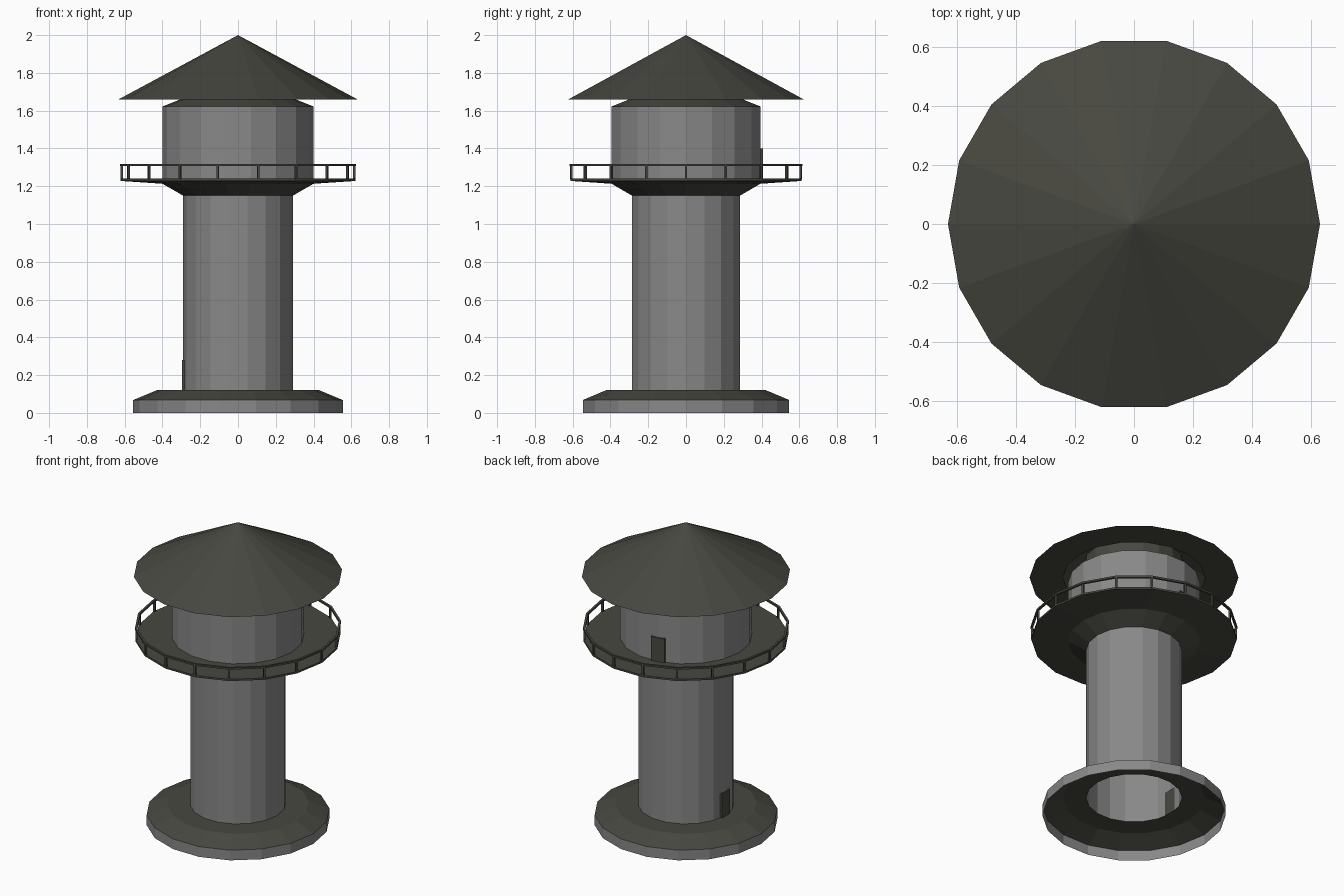
import bpy, bmesh, math
from mathutils import Matrix, Vector

if "Cube" in bpy.data.objects:
    bpy.data.objects.remove(bpy.data.objects["Cube"])

N = 18  # sides of every round part


def material(name, rgb):
    m = bpy.data.materials.new(name)
    m.diffuse_color = (*rgb, 1)
    m.use_nodes = True
    m.node_tree.nodes["Principled BSDF"].inputs["Base Color"].default_value = m.diffuse_color
    return m


WALL = material("grey wall", (0.25, 0.25, 0.25))
DARK = material("dark olive grey", (0.064, 0.064, 0.052))


def finish(name, bm):
    me = bpy.data.meshes.new(name)
    bm.to_mesh(me)
    bm.free()
    me.materials.append(WALL)
    me.materials.append(DARK)
    ob = bpy.data.objects.new(name, me)
    bpy.context.collection.objects.link(ob)
    return ob


def lathe(name, profile, mats, closed=False):
    """Turn (radius, z) points into N flat sides; mats gives one slot per band."""
    bm = bmesh.new()
    rings = []
    for r, z in profile:
        if r == 0:
            rings.append([bm.verts.new((0, 0, z))] * N)
        else:
            rings.append([bm.verts.new((r * math.cos(2 * math.pi * k / N),
                                        r * math.sin(2 * math.pi * k / N), z))
                          for k in range(N)])
    if closed:
        rings.append(rings[0])
    for i, mat in enumerate(mats):
        a, b = rings[i], rings[i + 1]
        for k in range(N):
            j = (k + 1) % N
            quad = list(dict.fromkeys([a[k], a[j], b[j], b[k]]))
            bm.faces.new(quad).material_index = mat
    return finish(name, bm)


def add_box(bm, angle, radius, z0, z1, depth, width):
    """Box facing outward at the given angle."""
    rot = Matrix.Rotation(math.radians(angle), 4, 'Z')
    mat = (rot @ Matrix.Translation((radius, 0, (z0 + z1) / 2))
           @ Matrix.Diagonal((depth, width, z1 - z0, 1)))
    bmesh.ops.create_cube(bm, size=1, matrix=mat)
    for f in bm.faces:
        f.material_index = 1


# Foot: open-bottomed skirt with a grey rim and dark sloping top
lathe("base", [(0.555, 0), (0.555, 0.068), (0.43, 0.12), (0.29, 0.12)], [0, 1, 1])

# Shaft
lathe("tower_shaft", [(0.29, 0.12), (0.29, 1.15)], [0])

# Flared gallery deck
lathe("gallery_deck", [(0.29, 1.15), (0.40, 1.213), (0.622, 1.228),
                       (0.622, 1.24), (0.40, 1.24)], [1, 1, 1, 1])

# Upper room with dark sloping shoulder and neck
lathe("upper_room", [(0.40, 1.24), (0.40, 1.622), (0.305, 1.66), (0.305, 1.76)],
      [0, 1, 1])

# Conical roof with soffit
lathe("roof", [(0.43, 1.66), (0.632, 1.66), (0, 2.0)], [1, 1])

# Gallery railing: top rail and a post at each corner
lathe("top_rail", [(0.612, 1.306), (0.626, 1.306), (0.626, 1.318), (0.612, 1.318)],
      [1, 1, 1, 1], closed=True)
bm = bmesh.new()
for k in range(N):
    add_box(bm, 360 / N * k, 0.616, 1.235, 1.31, 0.012, 0.012)
finish("railing_posts", bm)

# Doors, set across a wall corner
bm = bmesh.new()
add_box(bm, 180, 0.289, 0.12, 0.28, 0.013, 0.085)
finish("lower_door", bm)
bm = bmesh.new()
add_box(bm, 100, 0.399, 1.24, 1.40, 0.013, 0.09)
finish("gallery_door", bm)
